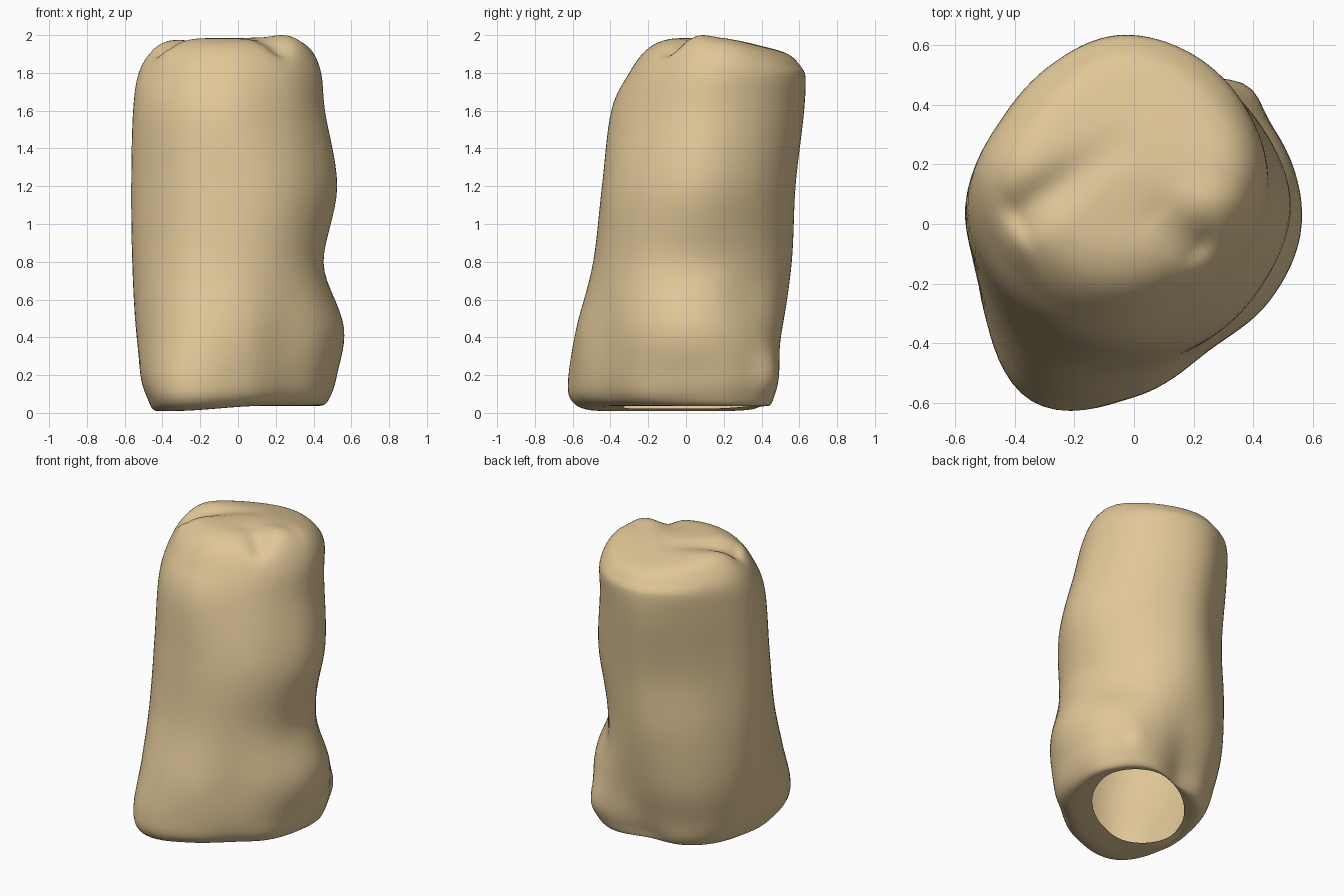
import bpy, bmesh, math

if "Cube" in bpy.data.objects:
    bpy.data.objects.remove(bpy.data.objects["Cube"])

N = 96      # points around
STEPS = 7   # rings between two sections

# Sections: (z, centre x, centre y, radii every 30 degrees from +x)
SECTIONS = [
    (0.07, 0, 0, (.48, .53, .53, .41, .44, .45, .46, .54, .67, .56, .46, .47)),
    (0.20, 0, 0, (.52, .56, .555, .45, .47, .49, .50, .58, .68, .58, .49, .50)),
    (0.45, 0, 0, (.56, .56, .54, .51, .53, .54, .54, .57, .62, .565, .49, .52)),
    (0.80, -.03, .03, (.49, .49, .51, .53, .51, .51, .53, .53, .54, .52, .505, .50)),
    (1.20, -.02, .06, (.545, .52, .51, .52, .48, .49, .545, .53, .52, .505, .51, .52)),
    (1.60, -.05, .10, (.51, .51, .515, .525, .475, .465, .505, .50, .50, .495, .47, .48)),
    (1.80, -.05, .15, (.49, .485, .485, .48, .445, .435, .475, .46, .46, .45, .44, .46)),
]


def scaled(sec, z, cx, cy, f):
    return (z, cx, cy, tuple(r * f for r in sec[3]))


def cubic(a, b, c, d, t):
    return b + .5 * t * (c - a + t * (2*a - 5*b + 4*c - d + t * (3*(b - c) + d - a)))


def smooth(t):
    t = max(0, min(1, t))
    return t * t * (3 - 2 * t)


def ring(sec):
    z, cx, cy, rad = sec
    pts = []
    for k in range(N):
        u = k * 12 / N
        i = int(u)
        r = cubic(rad[i - 1], rad[i], rad[(i + 1) % 12], rad[(i + 2) % 12], u - i)
        a = math.tau * k / N
        pts.append((cx + r * math.cos(a), cy + r * math.sin(a), z))
    return pts


def crease(x, y, ax, ay, bx, by, width):
    # falloff around the line from a to b
    dx, dy = bx - ax, by - ay
    t = max(0, min(1, ((x - ax) * dx + (y - ay) * dy) / (dx * dx + dy * dy)))
    d2 = (x - ax - t * dx) ** 2 + (y - ay - t * dy) ** 2
    return math.exp(-d2 / width ** 2) * (1 - .75 * t)


def shape(x, y, z):
    # underside lifts toward the right, top slopes down at the back
    z += .03 * smooth((x + .35) / .5) * math.exp(-z / .12)
    top = smooth((z - 1.75) / .2)
    z -= top * .08 * smooth((y - .14) / .5)
    # folds and raised corners of the closed top
    z -= top * .05 * crease(x, y, -.38, .04, -.08, .25, .07)
    z -= top * .05 * crease(x, y, .21, -.07, .10, .02, .07)
    z += top * .025 * crease(x, y, .28, .08, .30, .16, .12)
    z += top * .025 * crease(x, y, -.38, -.08, -.34, -.06, .08)
    # pinch and bulge at the back right corner, hollow on the right side
    dent = .06 * math.exp(-((x - .42)**2 + (y - .36)**2) / .03 - ((z - .62) / .14)**2)
    dent -= .06 * math.exp(-((x - .37)**2 + (y - .44)**2) / .008 - ((z - .2) / .14)**2)
    dent += .02 * math.exp(-((x - .47)**2 + (y - .1)**2) / .06 - ((z - .76) / .12)**2)
    return x * (1 - dent), y * (1 - dent), max(0, min(2, z))


# Oval opening in the underside, long axis toward the back right corner
hole = tuple(1 / math.hypot(math.cos(a) / .44, math.sin(a) / .28)
             for a in (math.radians(30 * k - 45) for k in range(12)))
low, high = SECTIONS[0], SECTIONS[-1]
middle = tuple(.35 * h + .65 * r for h, r in zip(hole, low[3]))

# Sack body
rows = [(.022, 0, .04, hole), (.012, 0, .01, middle)] + SECTIONS + [
    scaled(high, 1.92, -.04, .18, .87), scaled(high, 1.975, -.04, .20, .68),
    scaled(high, 1.985, -.04, .20, .38), scaled(high, 1.985, -.04, .20, .03)]
base = [ring(s) for s in rows]
bm = bmesh.new()
loops = []
for i in range(len(base) - 1):
    p = [base[max(0, min(len(base) - 1, i + o))] for o in (-1, 0, 1, 2)]
    last = i == len(base) - 2
    for s in range(STEPS + (1 if last else 0)):
        t = s / STEPS
        loops.append([bm.verts.new(shape(*(cubic(p[0][k][c], p[1][k][c], p[2][k][c], p[3][k][c], t)
                                           for c in range(3)))) for k in range(N)])
for a, b in zip(loops, loops[1:]):
    for k in range(N):
        n = (k + 1) % N
        bm.faces.new((a[k], a[n], b[n], b[k]))
bm.faces.new(loops[-1])
for f in bm.faces:
    f.smooth = True
mesh = bpy.data.meshes.new("sack")
bm.to_mesh(mesh)
bm.free()
sack = bpy.data.objects.new("sack", mesh)
bpy.context.collection.objects.link(sack)

# Tan cloth
mat = bpy.data.materials.new("tan_cloth")
mat.diffuse_color = (.75, .57, .31, 1)
mat.use_nodes = True
mat.node_tree.nodes["Principled BSDF"].inputs["Base Color"].default_value = mat.diffuse_color
mesh.materials.append(mat)
